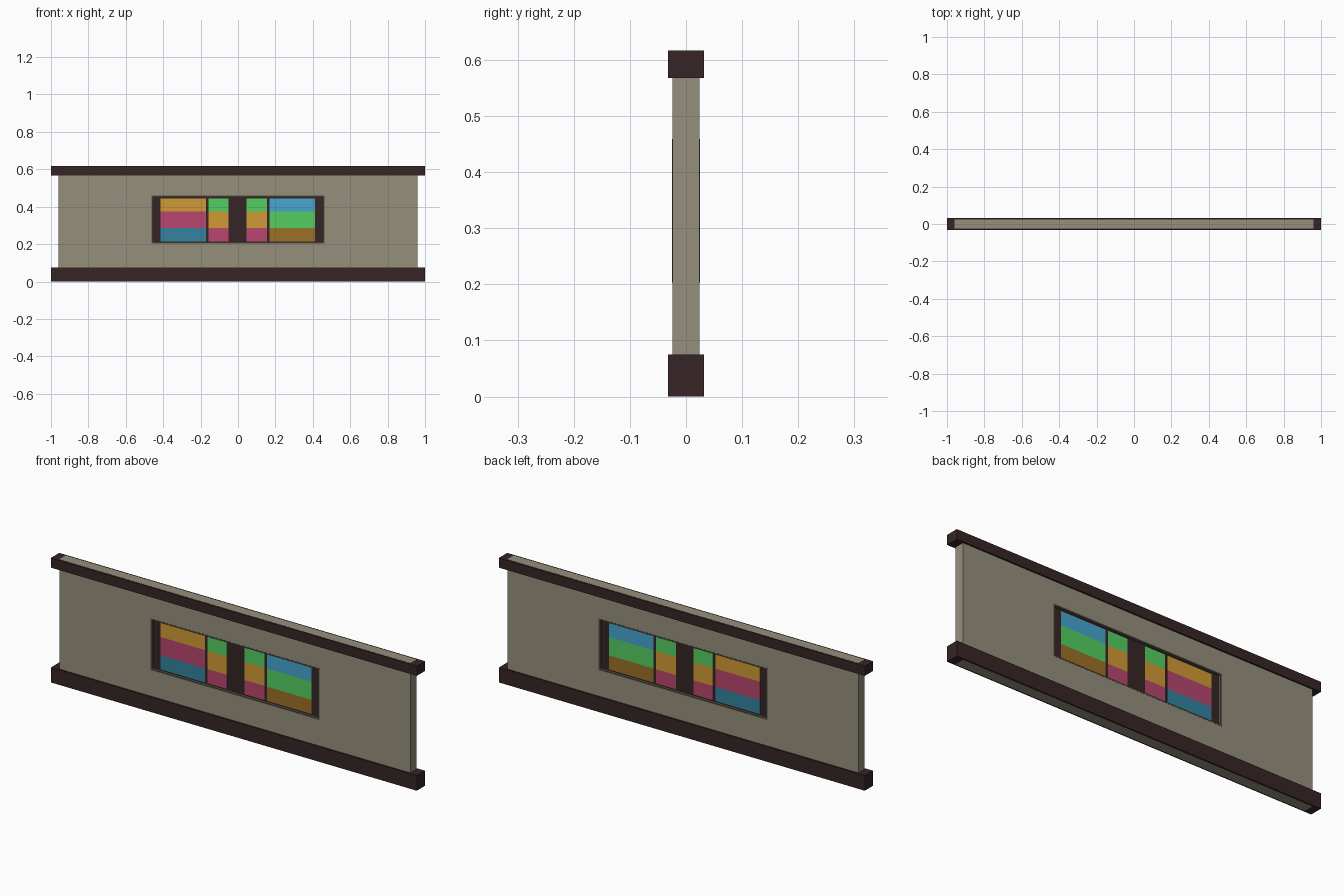
import bpy

if "Cube" in bpy.data.objects:
    bpy.data.objects.remove(bpy.data.objects["Cube"])


def lin(c):
    c /= 255
    return c / 12.92 if c <= 0.04045 else ((c + 0.055) / 1.055) ** 2.4


def material(name, hexcol):
    m = bpy.data.materials.new(name)
    r, g, b = (int(hexcol[i:i + 2], 16) for i in (0, 2, 4))
    m.diffuse_color = (lin(r), lin(g), lin(b), 1)
    m.use_nodes = True
    m.node_tree.nodes["Principled BSDF"].inputs["Base Color"].default_value = m.diffuse_color
    return m


M = {n: material(n, h) for n, h in {
    "plaster": "958f7b", "dark wood": "362525", "grey edge": "5e564b",
    "amber": "cf9a35", "rose": "b8466e", "sky blue": "48a5d0",
    "green": "53cf62", "deep blue": "34839f", "brown amber": "9e7026"}.items()}


def box(name, x0, x1, depth, z0, z1, mat):
    """Box centred on y = 0 with the given half depth."""
    bpy.ops.mesh.primitive_cube_add(size=1, location=((x0 + x1) / 2, 0, (z0 + z1) / 2))
    o = bpy.context.object
    o.name = name
    o.scale = (x1 - x0, 2 * depth, z1 - z0)
    bpy.ops.object.transform_apply(location=False, rotation=False, scale=True)
    o.data.materials.append(M[mat])
    return o


def cut(obj, name, x, z0, z1):
    """Cut a rectangular opening through an object."""
    c = box(name, -x, x, 0.1, z0, z1, "grey edge")
    c.hide_render = True
    mod = obj.modifiers.new("opening", 'BOOLEAN')
    mod.object = c
    mod.operation = 'DIFFERENCE'
    mod.solver = 'EXACT'
    bpy.context.view_layer.objects.active = obj
    bpy.ops.object.modifier_apply(modifier=mod.name)
    bpy.data.objects.remove(c)


# wall core, showing at the top and bottom between the beams
wall = box("wall", -0.96, 0.96, 0.0245, 0, 0.617, "plaster")
cut(wall, "wall_cutter", 0.46, 0.205, 0.457)

# beams along the top and the floor
box("top_beam", -1, 1, 0.032, 0.568, 0.6165, "dark wood")
box("base_beam", -1, 1, 0.032, 0.0005, 0.075, "dark wood")

# thin window edge and the dark panel inside it
edge = box("window_edge", -0.462, 0.462, 0.025, 0.203, 0.459, "grey edge")
cut(edge, "edge_cutter", 0.454, 0.210, 0.452)
box("window_frame", -0.458, 0.458, 0.012, 0.206, 0.456, "dark wood")

# stained glass panes, three bands each from bottom to top, seen from both sides
levels = [0.215, 0.285, 0.375, 0.445]
panes = [
    (-0.415, -0.172, ("deep blue", "rose", "amber")),
    (-0.158, -0.050, ("rose", "amber", "green")),
    (0.046, 0.154, ("rose", "amber", "green")),
    (0.168, 0.411, ("brown amber", "green", "sky blue")),
]
for i, (x0, x1, cols) in enumerate(panes):
    for j, col in enumerate(cols):
        box(f"glass_{i + 1}_{j + 1}", x0, x1, 0.0135, levels[j], levels[j + 1], col)
